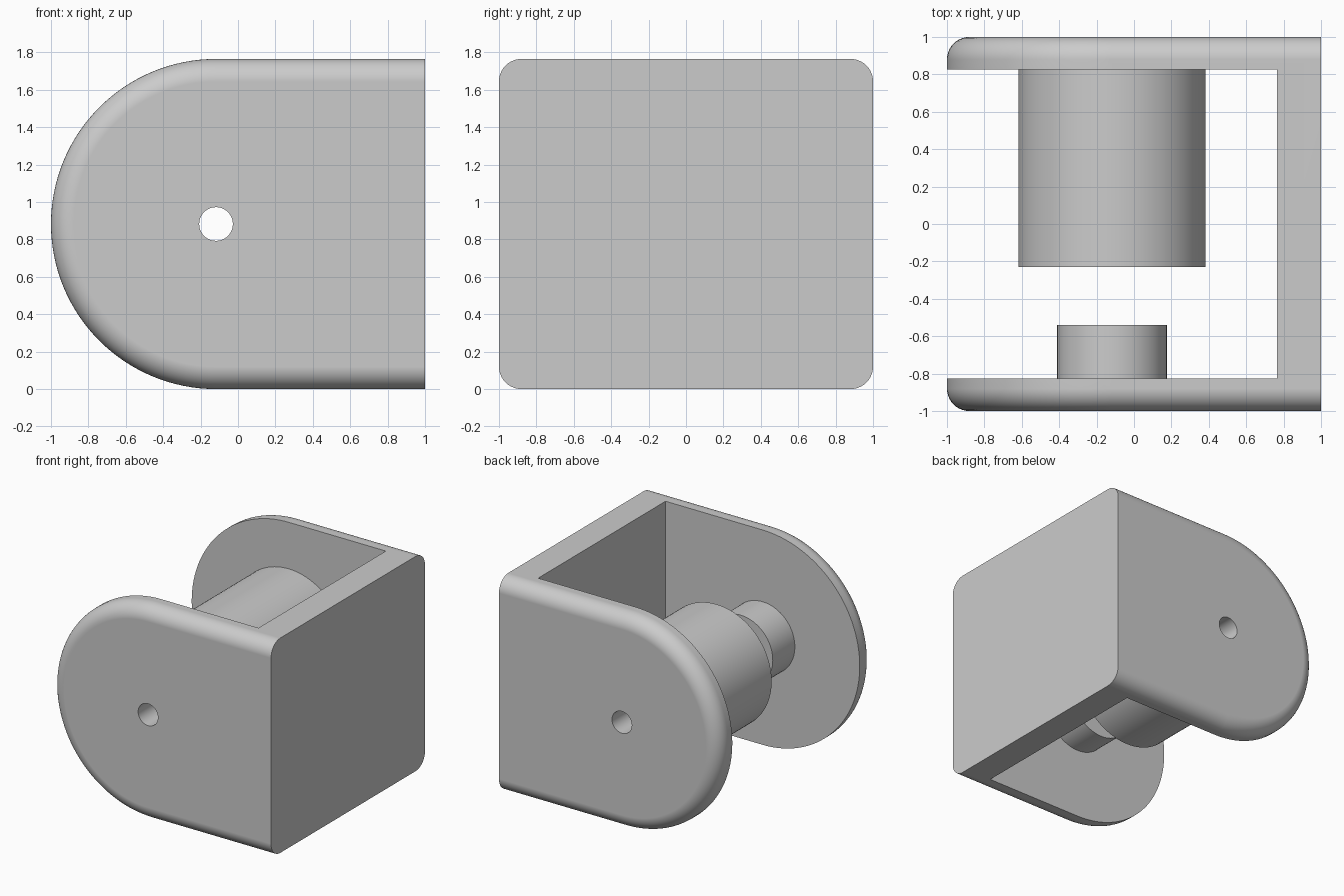
import bpy, bmesh, math
from mathutils import Matrix

cube = bpy.data.objects.get("Cube")
if cube:
    bpy.data.objects.remove(cube, do_unlink=True)

R = 0.8825            # radius of the rounded bracket end
CX, CZ = -1 + R, R    # pin axis
FILLET = 0.12
INNER = 0.827         # inner face of both side plates
WALL = 0.765          # inner face of the connecting wall
HOLE = 0.09

grey = bpy.data.materials.new("light grey")
grey.use_nodes = True
grey.diffuse_color = (0.6, 0.6, 0.6, 1)
grey.node_tree.nodes["Principled BSDF"].inputs["Base Color"].default_value = grey.diffuse_color


def make(name, bm):
    bmesh.ops.recalc_face_normals(bm, faces=bm.faces)
    mesh = bpy.data.meshes.new(name)
    bm.to_mesh(mesh)
    bm.free()
    mesh.materials.append(grey)
    obj = bpy.data.objects.new(name, mesh)
    bpy.context.collection.objects.link(obj)
    return obj


def rod(name, radius, y0, y1, sides=96):
    """Cylinder lying along y on the pin axis."""
    bm = bmesh.new()
    place = Matrix.Translation((CX, (y0 + y1) / 2, CZ)) @ Matrix.Rotation(math.pi / 2, 4, "X")
    bmesh.ops.create_cone(bm, cap_ends=True, segments=sides, radius1=radius,
                          radius2=radius, depth=y1 - y0, matrix=place)
    return make(name, bm)


def cut(obj, cutter):
    mod = obj.modifiers.new("cut", "BOOLEAN")
    mod.operation, mod.solver, mod.object = "DIFFERENCE", "EXACT", cutter
    bpy.context.view_layer.objects.active = obj
    bpy.ops.object.modifier_apply(modifier=mod.name)
    bpy.data.objects.remove(cutter, do_unlink=True)


def smooth(obj):
    bpy.ops.object.select_all(action="DESELECT")
    obj.select_set(True)
    bpy.context.view_layer.objects.active = obj
    bpy.ops.object.shade_smooth_by_angle(angle=math.radians(30))
    obj.modifiers.new("flat face normals", "WEIGHTED_NORMAL").keep_sharp = True


# Bracket body: D-shaped sections lofted along y, inset at the ends for the fillet
def section(bm, y, inset):
    r = R - inset
    pts = [(1, CZ + r)]
    for i in range(65):
        a = math.pi / 2 + math.pi * i / 64
        pts.append((CX + r * math.cos(a), CZ + r * math.sin(a)))
    pts.append((1, CZ - r))
    return [bm.verts.new((x, y, z)) for x, z in pts]


STEPS = 10
arc = [math.pi / 2 * i / STEPS for i in range(STEPS + 1)]
half = [(1 - FILLET * (1 - math.sin(a)), FILLET * (1 - math.cos(a))) for a in arc]
stations = [(-y, d) for y, d in reversed(half)] + half
bm = bmesh.new()
loops = [section(bm, y, d) for y, d in stations]
for a, b in zip(loops, loops[1:]):
    for i in range(len(a)):
        j = (i + 1) % len(a)
        bm.faces.new((a[i], a[j], b[j], b[i]))
bm.faces.new(loops[0])
bm.faces.new(loops[-1])
# Merge the strips of the flat wall face into one
flat = [e for e in bm.edges if all(abs(v.co.x - 1) < 1e-5 for v in e.verts)
        and len(e.link_faces) == 2
        and all(abs(v.co.x - 1) < 1e-5 for f in e.link_faces for v in f.verts)]
bmesh.ops.dissolve_edges(bm, edges=flat)
bracket = make("bracket", bm)

# Open space between the plates
bm = bmesh.new()
bmesh.ops.create_cube(bm, size=1, matrix=Matrix.Translation(((WALL - 2) / 2, 0, CZ))
                      @ Matrix.Diagonal((WALL + 2, 2 * INNER, 3, 1)))
cut(bracket, make("space_cutter", bm))

# Bosses on the inner faces of the plates
large_boss = rod("large_boss", 0.5, -0.23, INNER)
small_boss = rod("small_boss", 0.293, -INNER, -0.54)

# Pin hole through everything
for part in (bracket, large_boss, small_boss):
    cut(part, rod("hole_cutter", HOLE, -1.5, 1.5, 48))
    smooth(part)
